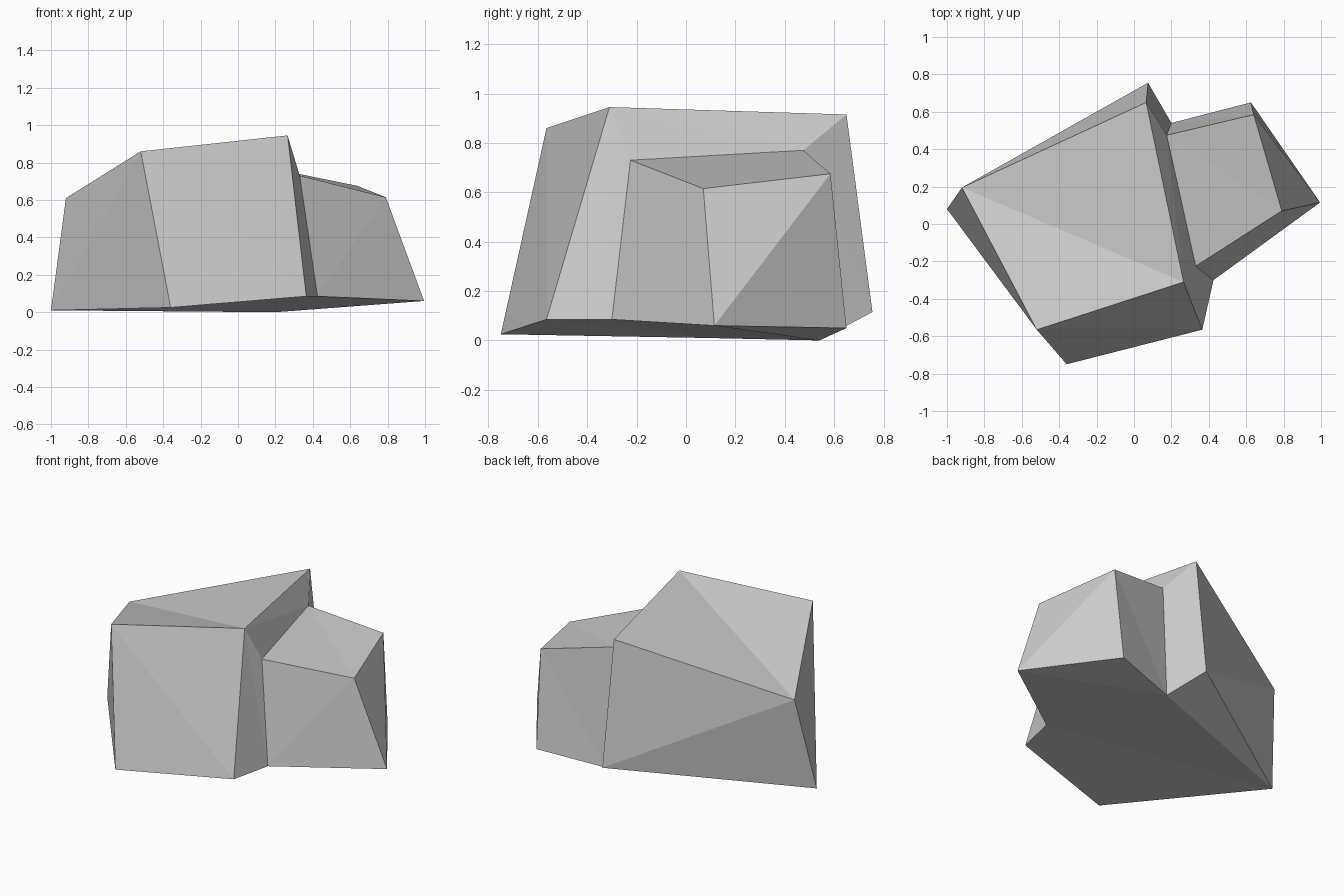
import bpy
import bmesh

# Remove the default object
default = bpy.data.objects.get("Cube")
if default:
    bpy.data.objects.remove(default, do_unlink=True)


def make_material(name, colour):
    """One flat colour, shown in the viewport and in a render."""
    material = bpy.data.materials.new(name)
    material.use_nodes = True
    material.diffuse_color = colour
    shader = material.node_tree.nodes["Principled BSDF"]
    shader.inputs["Base Color"].default_value = colour
    shader.inputs["Roughness"].default_value = 0.9
    return material


# Rock outline: each corner has a foot on the ground and a point on the crown
feet = [
    (-1.0, 0.08, 0.01), (-0.36, -0.75, 0.025), (0.365, -0.565, 0.085),
    (0.425, -0.30, 0.085), (0.995, 0.115, 0.06), (0.625, 0.65, 0.05),
    (0.20, 0.54, 0.0), (0.075, 0.755, 0.115),
]
crown = [
    (-0.92, 0.195, 0.61), (-0.52, -0.565, 0.86), (0.265, -0.31, 0.945),
    (0.33, -0.225, 0.73), (0.79, 0.07, 0.615), (0.64, 0.585, 0.675),
    (0.175, 0.475, 0.77), (0.065, 0.65, 0.915),
]

# Corners are lettered a to h around the rock
corners = "abcdefgh"
high_block = ["abc", "ach"]
step_wall = ["cdg", "cgh"]
low_block = ["deg", "efg"]
underside = ["efg", "egd", "dga", "gha", "dac", "cab"]
rising_sides = "adeh"  # sides whose crease climbs from foot to next crown point


def add_facets(bm, ring, facets):
    for facet in facets:
        bm.faces.new([ring[letter] for letter in facet])


def build_rock(name, material):
    bm = bmesh.new()
    low = {k: bm.verts.new(p) for k, p in zip(corners, feet)}
    top = {k: bm.verts.new(p) for k, p in zip(corners, crown)}

    # Crown and underside
    add_facets(bm, top, high_block + step_wall + low_block)
    add_facets(bm, low, underside)

    # Creased sides
    for here, after in zip(corners, corners[1:] + corners[:1]):
        if here in rising_sides:
            bm.faces.new((low[here], low[after], top[after]))
            bm.faces.new((low[here], top[after], top[here]))
        else:
            bm.faces.new((low[here], low[after], top[here]))
            bm.faces.new((low[after], top[after], top[here]))

    bmesh.ops.recalc_face_normals(bm, faces=bm.faces)
    mesh = bpy.data.meshes.new(name)
    bm.to_mesh(mesh)
    bm.free()
    mesh.materials.append(material)
    rock = bpy.data.objects.new(name, mesh)
    bpy.context.collection.objects.link(rock)
    return rock


stone = make_material("stone_grey", (0.6, 0.6, 0.6, 1.0))
build_rock("rock", stone)
